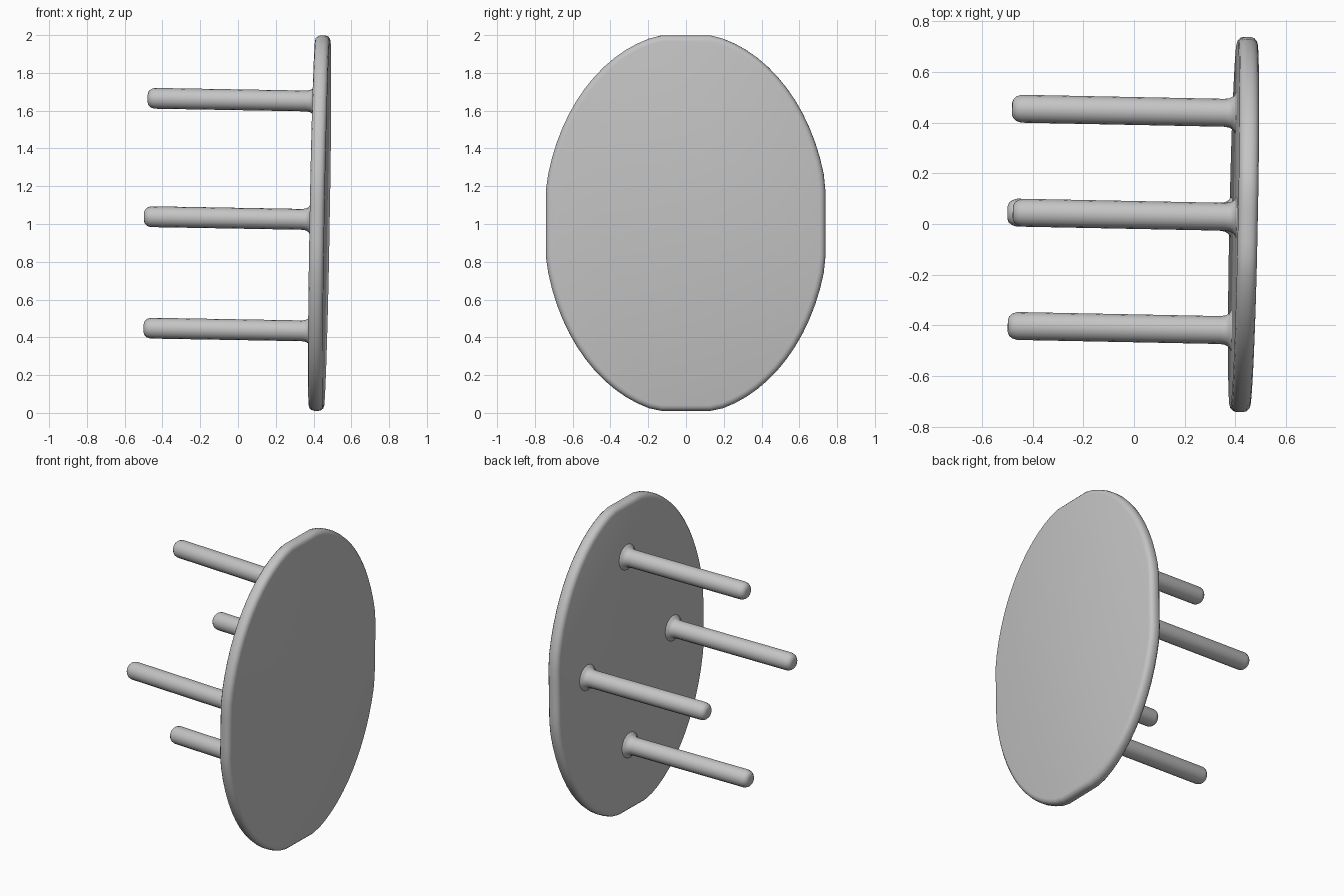
import bpy, bmesh, math
from mathutils import Matrix, Vector

if "Cube" in bpy.data.objects:
    bpy.data.objects.remove(bpy.data.objects["Cube"])

grey = bpy.data.materials.new("plain grey")
grey.diffuse_color = (0.55, 0.55, 0.55, 1)
grey.use_nodes = True
grey.node_tree.nodes["Principled BSDF"].inputs["Base Color"].default_value = grey.diffuse_color

# Slightly tilted frame: local x is the outward normal of the table top
n = Vector((1, -0.02, -0.0175)).normalized()
up = (Vector((0, 0, 1)) - n * n.z).normalized()
side = up.cross(n)
FRAME = Matrix.Translation((0.432, 0, 1.003)) @ Matrix((n, side, up)).transposed().to_4x4()


def finish(name, bm):
    bmesh.ops.recalc_face_normals(bm, faces=bm.faces)
    bm.transform(FRAME)
    mesh = bpy.data.meshes.new(name)
    bm.to_mesh(mesh)
    bm.free()
    mesh.materials.append(grey)
    obj = bpy.data.objects.new(name, mesh)
    bpy.context.collection.objects.link(obj)
    bpy.ops.object.select_all(action='DESELECT')
    obj.select_set(True)
    bpy.context.view_layer.objects.active = obj
    bpy.ops.object.shade_smooth_by_angle(angle=math.radians(40))
    return obj


def outline(i, count):
    # Oval with slightly flattened extremes
    a = 2 * math.pi * i / count
    y = max(-0.742, min(0.738, 0.755 * math.cos(a)))
    z = max(-0.992, min(0.995, 1.013 * math.sin(a)))
    return y, z


# Oval table top with a rounded rim
bm = bmesh.new()
COUNT, HALF, ROUND = 72, 0.039, 0.03
rings = []
steps = [(-1, 90), (-1, 60), (-1, 30), (-1, 0), (1, 0), (1, 30), (1, 60), (1, 90)]
for sign, deg in steps:
    t = math.radians(deg)
    x = sign * (HALF - ROUND + ROUND * math.sin(t))
    inset = ROUND * (1 - math.cos(t))
    ring = []
    for i in range(COUNT):
        y, z = outline(i, COUNT)
        ring.append(bm.verts.new((x, y * (1 - inset / 0.74), z * (1 - inset / 0.995))))
    rings.append(ring)
for a, b in zip(rings, rings[1:]):
    for i in range(COUNT):
        j = (i + 1) % COUNT
        bm.faces.new((a[i], a[j], b[j], b[i]))
bm.faces.new(rings[0])
bm.faces.new(rings[-1])
finish("table_top", bm)

# Round legs: flared where they meet the top, rounded at the tip
PROFILE = [(0.03, 0.088), (0.041, 0.08), (0.05, 0.066), (0.064, 0.058), (0.085, 0.055),
           (0.885, 0.055), (0.905, 0.049), (0.917, 0.038), (0.922, 0.024)]
SIDES = 16


def leg(name, cy, cz):
    bm = bmesh.new()
    rings = []
    for d, r in PROFILE:
        rings.append([bm.verts.new((-d, cy + r * math.cos(2 * math.pi * i / SIDES),
                                    cz + r * math.sin(2 * math.pi * i / SIDES)))
                      for i in range(SIDES)])
    for a, b in zip(rings, rings[1:]):
        for i in range(SIDES):
            j = (i + 1) % SIDES
            bm.faces.new((a[i], a[j], b[j], b[i]))
    bm.faces.new(rings[0])
    bm.faces.new(rings[-1])
    finish(name, bm)


leg("upper_leg", 0.027, 0.647)
leg("lower_leg", 0.027, -0.57)
leg("front_leg", -0.42, 0.02)
leg("back_leg", 0.437, 0.02)
